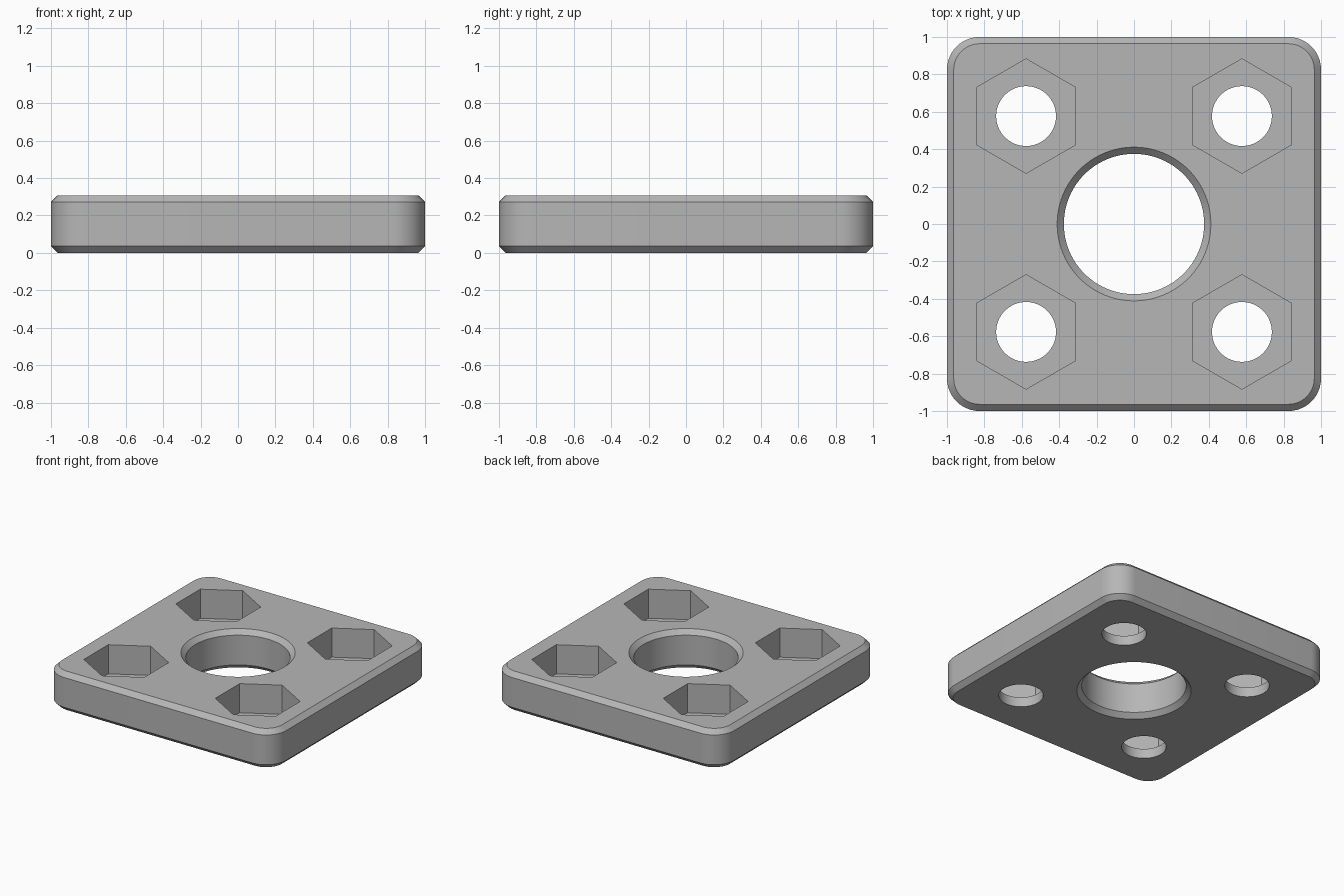
import bpy
import bmesh
from math import cos, sin, pi

THICK = 0.308      # plate thickness
CHAMFER = 0.036    # edge bevel
CORNER = 0.175     # corner radius
SPACING = 0.577    # bolt hole offset from the centre
FLOOR = 0.077      # height of the nut pocket floor

cube = bpy.data.objects.get("Cube")
if cube:
    bpy.data.objects.remove(cube, do_unlink=True)

grey = bpy.data.materials.new("grey")
grey.use_nodes = True
colour = (0.47, 0.47, 0.47, 1)
grey.diffuse_color = colour
grey.node_tree.nodes["Principled BSDF"].inputs["Base Color"].default_value = colour


def loft(name, rings):
    """Solid through a stack of (outline, height) rings, capped at both ends."""
    bm = bmesh.new()
    loops = [[bm.verts.new((x, y, z)) for x, y in outline] for outline, z in rings]
    for low, high in zip(loops, loops[1:]):
        for i in range(len(low)):
            j = (i + 1) % len(low)
            bm.faces.new((low[i], low[j], high[j], high[i]))
    bm.faces.new(loops[0][::-1])
    bm.faces.new(loops[-1])
    mesh = bpy.data.meshes.new(name)
    bm.to_mesh(mesh)
    bm.free()
    mesh.materials.append(grey)
    obj = bpy.data.objects.new(name, mesh)
    bpy.context.collection.objects.link(obj)
    return obj


def circle(radius, sides, centre=(0, 0), turn=0):
    angles = [turn + 2 * pi * i / sides for i in range(sides)]
    return [(centre[0] + radius * cos(a), centre[1] + radius * sin(a)) for a in angles]


def rounded_square(inset, steps=12):
    centre, radius = 1 - CORNER, CORNER - inset
    points = []
    for quarter, (sx, sy) in enumerate([(1, 1), (-1, 1), (-1, -1), (1, -1)]):
        for i in range(steps + 1):
            a = (quarter + i / steps) * pi / 2
            points.append((sx * centre + radius * cos(a), sy * centre + radius * sin(a)))
    return points


# Plate with bevelled rims
plate = loft("mounting_plate", [
    (rounded_square(CHAMFER), 0),
    (rounded_square(0), CHAMFER),
    (rounded_square(0), THICK - CHAMFER),
    (rounded_square(CHAMFER), THICK),
])

# Centre bore, flared at both rims
OVER = 0.02
flare = circle(0.375 + CHAMFER + OVER, 96)
bore = circle(0.375, 96)
cutters = [loft("centre_bore_cutter", [
    (flare, -OVER), (bore, CHAMFER), (bore, THICK - CHAMFER), (flare, THICK + OVER)])]

# Hexagonal nut pockets with bolt holes
for x in (-SPACING, SPACING):
    for y in (-SPACING, SPACING):
        hexagon = circle(0.306, 6, (x, y), pi / 2)
        hole = circle(0.16, 64, (x, y))
        cutters.append(loft("nut_pocket_cutter", [(hexagon, FLOOR), (hexagon, THICK + 0.1)]))
        cutters.append(loft("bolt_hole_cutter", [(hole, -0.1), (hole, THICK - 0.1)]))

# Cut the openings, then drop the cutters
bpy.ops.object.select_all(action="DESELECT")
plate.select_set(True)
bpy.context.view_layer.objects.active = plate
for cutter in cutters:
    cutter.hide_render = True
    cut = plate.modifiers.new("cut", "BOOLEAN")
    cut.operation = "DIFFERENCE"
    cut.solver = "EXACT"
    cut.object = cutter
    bpy.ops.object.modifier_apply(modifier=cut.name)
    bpy.data.objects.remove(cutter, do_unlink=True)

bpy.ops.object.shade_smooth_by_angle(angle=pi / 6)
